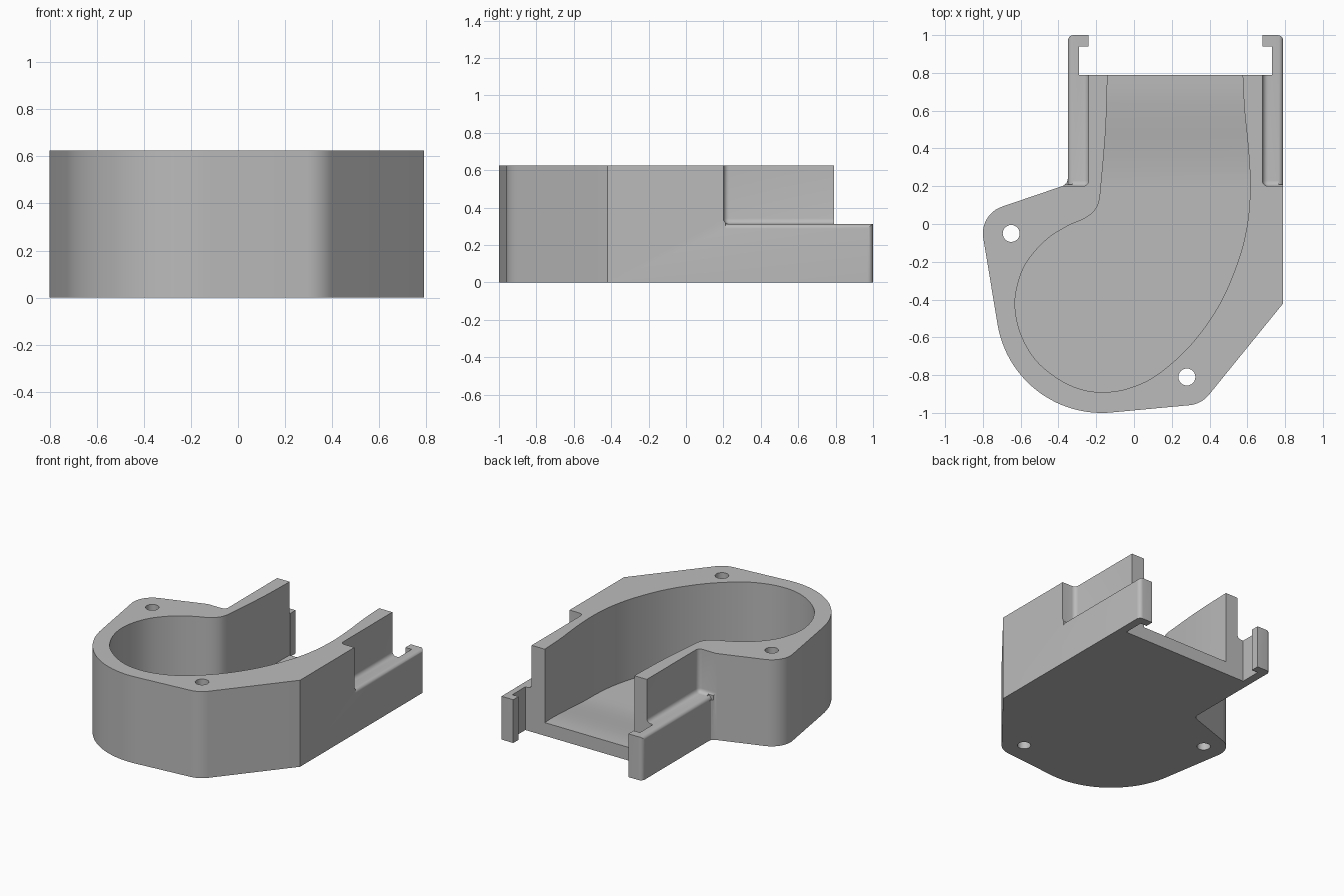
import bpy, bmesh, math
from mathutils import Vector

old = bpy.data.objects.get("Cube")
if old:
    bpy.data.objects.remove(old, do_unlink=True)

HEIGHT, RAIL_TOP, MID_X = 0.625, 0.3125, 0.22


def flip(points):
    """Mirror plan points about the outlet centre line, reversing their order."""
    return [(2 * MID_X - x, y) for x, y in reversed(points)]


def arc(cx, cy, r, start, end, n):
    angles = [math.radians(start + (end - start) * i / n) for i in range(n + 1)]
    return [(cx + r * math.cos(a), cy + r * math.sin(a)) for a in angles]


def spline(points, n=6):
    """Smooth open curve through the points."""
    p = [Vector(q) for q in points]
    p = [2 * p[0] - p[1]] + p + [2 * p[-1] - p[-2]]
    out = []
    for a, b, c, d in zip(p, p[1:], p[2:], p[3:]):
        for i in range(n):
            t = i / n
            out.append((2 * b + (c - a) * t + (2 * a - 5 * b + 4 * c - d) * t ** 2
                        + (3 * b - a - 3 * c + d) * t ** 3) / 2)
    return [tuple(v) for v in out + [p[-2]]]


def prism(name, profile, low, high, axis="Z"):
    """Extrude a closed profile along an axis; the profile fills the other two."""
    place = {"X": lambda u, v: (low, u, v), "Y": lambda u, v: (u, low, v),
             "Z": lambda u, v: (u, v, low)}[axis]
    bm = bmesh.new()
    face = bm.faces.new([bm.verts.new(place(*q)) for q in profile])
    top = bmesh.ops.extrude_face_region(bm, geom=[face])["geom"]
    shift = Vector([high - low if a == axis else 0 for a in "XYZ"])
    bmesh.ops.translate(bm, vec=shift,
                        verts=[g for g in top if isinstance(g, bmesh.types.BMVert)])
    bmesh.ops.recalc_face_normals(bm, faces=bm.faces)
    mesh = bpy.data.meshes.new(name)
    bm.to_mesh(mesh)
    bm.free()
    obj = bpy.data.objects.new(name, mesh)
    bpy.context.collection.objects.link(obj)
    return obj


def rectangle(x0, x1, y0, y1):
    return [(x0, y0), (x1, y0), (x1, y1), (x0, y1)]


def combine(target, tool, operation="DIFFERENCE"):
    mod = target.modifiers.new("cut", "BOOLEAN")
    mod.operation, mod.object, mod.solver = operation, tool, "EXACT"
    bpy.context.view_layer.objects.active = target
    bpy.ops.object.modifier_apply(modifier=mod.name)
    bpy.data.objects.remove(tool, do_unlink=True)


# Outer plan: rails with hooked ends, two screw lobes and the round volute
hook = arc(0.76, 0.97, 0.03, 0, 90, 6) + [
    (0.68, 1), (0.68, 0.94), (0.73, 0.94), (0.73, 0.79)]
outline = [(0.79, -0.42)] + hook + flip(hook)
outline += [(-0.35, 0.24), (-0.355, 0.22), (-0.37, 0.205), (-0.39, 0.197)]
outline += arc(-0.65, -0.05, 0.15, 109, 188, 12)
outline += arc(-0.17, -0.44, 0.56, 188, 276, 28)
outline += arc(0.28, -0.81, 0.15, 276, 321, 8)
housing = prism("blower_housing", outline, 0, HEIGHT)

# Spiral chamber and outlet channel, with a floor that rises to the outlet
spiral = spline([
    (-0.14, 0.79), (-0.15, 0.5), (-0.175, 0.2), (-0.185, 0.12), (-0.21, 0.07),
    (-0.26, 0.03), (-0.35, -0.01), (-0.46, -0.08), (-0.56, -0.19), (-0.61, -0.3),
    (-0.63, -0.43), (-0.6, -0.58), (-0.52, -0.72), (-0.4, -0.82), (-0.28, -0.875),
    (-0.16, -0.89), (-0.03, -0.87), (0.12, -0.8), (0.3, -0.64), (0.45, -0.43),
    (0.55, -0.2), (0.6, 0), (0.615, 0.2), (0.605, 0.4), (0.585, 0.6), (0.575, 0.79)])
chamber = prism("chamber_cutter", [(-0.14, 0.9)] + spiral + [(0.575, 0.9)], 0.01, 1)
floor = [(-1.2, 0.045)]
for i in range(17):
    t = i / 16
    floor.append((0.2 + 0.55 * t, 0.045 + 0.05 * t * t * (3 - 2 * t)))
floor += [(1.2, 0.095), (1.2, 0.9), (-1.2, 0.9)]
combine(chamber, prism("floor_cutter", floor, -1, 1, "X"), "INTERSECT")
combine(housing, chamber)

# Notches above the rails, filleted where they meet the wall and shoulder
for side in (1, -1):
    inner, outer, far = (MID_X + side * d for d in (0.46, 0.57, 0.8))
    notch = prism("notch_cutter", rectangle(inner, far, 0.2, 1.2), RAIL_TOP, 1)
    bm = bmesh.new()
    bm.from_mesh(notch.data)
    corner = min(bm.verts, key=lambda v: (v.co - Vector((inner, 0.2, RAIL_TOP))).length)
    bmesh.ops.bevel(bm, geom=list(corner.link_edges), offset=0.03, segments=5,
                    profile=0.5, affect="EDGES")
    bm.to_mesh(notch.data)
    bm.free()
    combine(housing, notch)
    # Rounded outer edge of the rail
    r = 0.025
    edge = [(outer - side * (r - x), RAIL_TOP - r + z)
            for x, z in arc(0, 0, r, 90, 0, 6)]
    edge += [(far, RAIL_TOP - r), (far, 0.4), (outer - side * r, 0.4)]
    combine(housing, prism("rail_edge_cutter", edge, 0.21, 1.2, "Y"))

# Low hooked ends
combine(housing, prism("step_cutter", rectangle(-1, 1, 0.87, 1.2), RAIL_TOP, 1))

# Screw holes
for x, y in ((-0.65, -0.05), (0.28, -0.81)):
    combine(housing, prism("hole_cutter", arc(x, y, 0.045, 0, 345, 23), -0.1, 1))

# One grey plastic
grey = bpy.data.materials.new("grey_plastic")
grey.use_nodes = True
colour = (0.5, 0.5, 0.5, 1)
grey.diffuse_color = colour
grey.node_tree.nodes["Principled BSDF"].inputs["Base Color"].default_value = colour
housing.data.materials.clear()
housing.data.materials.append(grey)

bpy.ops.object.select_all(action="DESELECT")
housing.select_set(True)
bpy.context.view_layer.objects.active = housing
bpy.ops.object.shade_smooth_by_angle(angle=math.radians(30))
